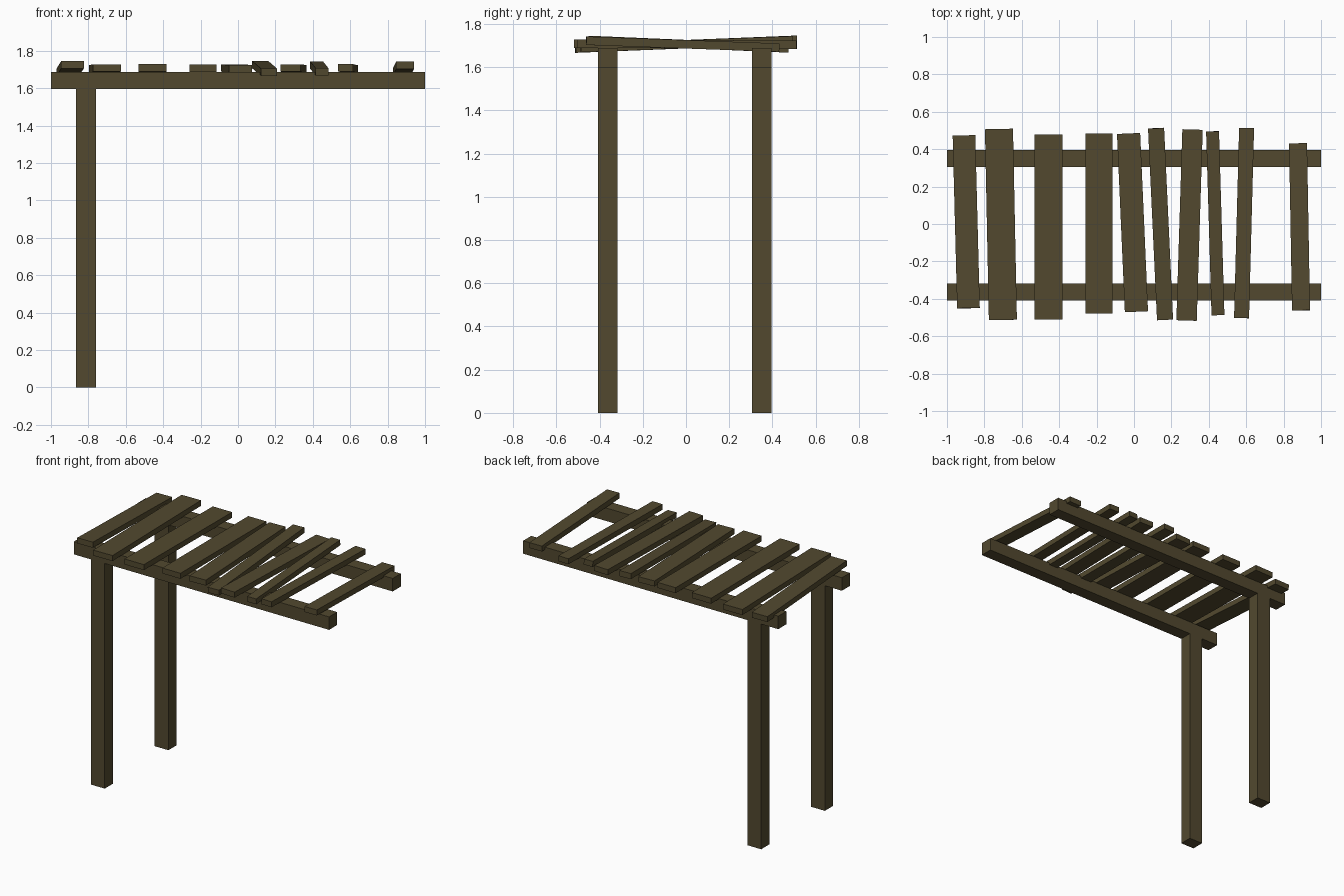
import bpy, math
from mathutils import Vector, Matrix


def material(name, rgb):
    m = bpy.data.materials.new(name)
    m.diffuse_color = (*rgb, 1)
    return m


wood = material("weathered brown wood", (0.084, 0.066, 0.028))


def beam(name, size, matrix):
    bpy.ops.mesh.primitive_cube_add(size=1)
    ob = bpy.context.object
    ob.name = name
    ob.data.transform(matrix @ Matrix.Diagonal((*size, 1)))
    ob.data.materials.append(wood)
    return ob


# Two long rails, each carried by one post near the left end
for side, y in (("front", -0.363), ("back", 0.35)):
    beam(side + "_rail", (2.0, 0.09, 0.092), Matrix.Translation((0, y, 1.642)))
    beam(side + "_post", (0.107, 0.09, 1.597), Matrix.Translation((-0.813, y, 0.7985)))

# Uneven deck planks: x at front, x at back, y at front, y at back, width, front rise
planks = [
    (-0.885, -0.909, -0.450, 0.473, 0.121, 0.0195),
    (-0.701, -0.722, -0.513, 0.508, 0.150, 0.002),
    (-0.457, -0.457, -0.511, 0.479, 0.152, 0.003),
    (-0.187, -0.187, -0.479, 0.484, 0.142, 0.0),
    (0.013, -0.029, -0.469, 0.484, 0.124, -0.002),
    (0.166, 0.118, -0.512, 0.512, 0.086, -0.0205),
    (0.281, 0.313, -0.516, 0.505, 0.109, 0.002),
    (0.449, 0.420, -0.487, 0.495, 0.069, -0.018),
    (0.575, 0.602, -0.503, 0.513, 0.080, 0.003),
    (0.893, 0.877, -0.462, 0.431, 0.096, 0.016),
]
for i, (xf, xb, yf, yb, width, rise) in enumerate(planks):
    a = Vector((xf, yf, 1.706 + rise))
    b = Vector((xb, yb, 1.706 - rise))
    d = b - a
    turn = Matrix.Rotation(-math.atan2(d.x, d.y), 4, 'Z')
    tilt = Matrix.Rotation(math.atan2(d.z, d.xy.length), 4, 'X')
    beam(f"deck_plank_{i + 1}", (width, d.length, 0.039),
         Matrix.Translation((a + b) / 2) @ turn @ tilt)
